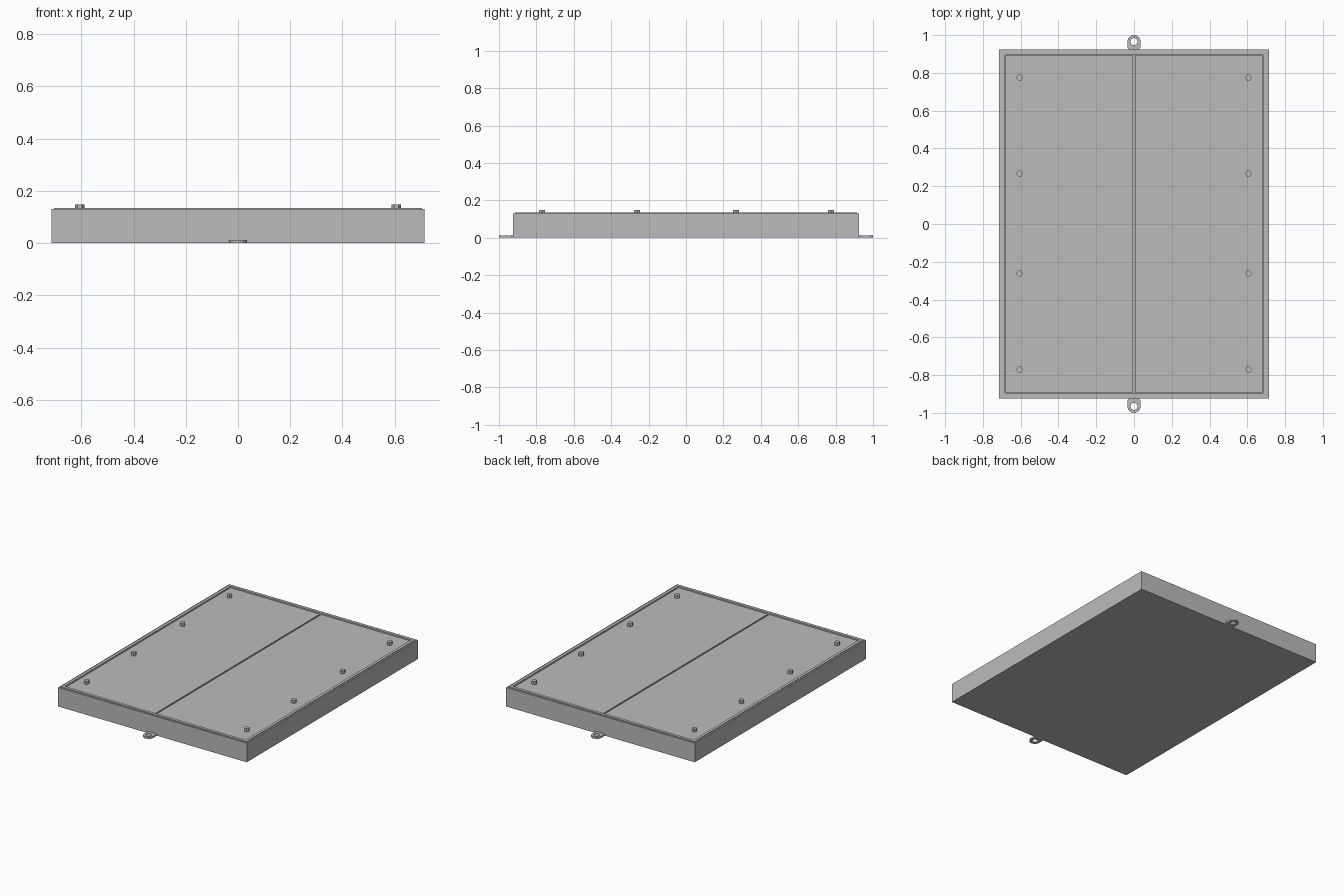
import bpy
import bmesh
from math import cos, sin, pi

cube = bpy.data.objects.get("Cube")
if cube:
    bpy.data.objects.remove(cube, do_unlink=True)

# One grey painted metal
metal = bpy.data.materials.new("grey_metal")
metal.use_nodes = True
GREY = (0.5, 0.5, 0.5, 1)
metal.diffuse_color = GREY
metal.node_tree.nodes["Principled BSDF"].inputs["Base Color"].default_value = GREY

W, D, H = 0.714, 0.925, 0.13      # half width, half depth, body height
LIP_TOP, FLOOR, LID_TOP = 0.135, 0.118, 0.128
BOLT_TOP = 0.149


def finish(name, bm):
    bmesh.ops.recalc_face_normals(bm, faces=bm.faces)
    mesh = bpy.data.meshes.new(name)
    bm.to_mesh(mesh)
    bm.free()
    mesh.materials.append(metal)
    obj = bpy.data.objects.new(name, mesh)
    bpy.context.collection.objects.link(obj)
    return obj


def rect(inset, z):
    x, y = W - inset, D - inset
    return [(-x, -y, z), (x, -y, z), (x, y, z), (-x, y, z)]


def loft(name, loops, closed=False):
    """Bridge successive loops; cap the ends or join them into a ring."""
    bm = bmesh.new()
    rings = [[bm.verts.new(p) for p in loop] for loop in loops]
    pairs = list(zip(rings, rings[1:]))
    if closed:
        pairs.append((rings[-1], rings[0]))
    else:
        bm.faces.new(rings[0])
        bm.faces.new(rings[-1])
    for a, b in pairs:
        for i in range(len(a)):
            j = (i + 1) % len(a)
            bm.faces.new((a[i], a[j], b[j], b[i]))
    return finish(name, bm)


def prism(name, outline, z0, z1):
    return loft(name, [[(x, y, z) for x, y in outline] for z in (z0, z1)])


# Body with a stepped raised lip around a shallow recess
loft("case_body", [rect(0, 0), rect(0, H), rect(0.01, H), rect(0.01, LIP_TOP),
                   rect(0.03, LIP_TOP), rect(0.03, FLOOR)])

# Two lid panels separated by a centre seam
for side, label in ((-1, "right"), (1, "left")):
    x0, x1 = side * 0.005, side * (W - 0.034)
    y = D - 0.034
    prism(label + "_lid_panel", [(x0, -y), (x1, -y), (x1, y), (x0, y)], FLOOR, LID_TOP)

    # Hexagonal bolts along each long edge
    for n, by in enumerate((-0.77, -0.262, 0.267, 0.775)):
        hexagon = [(side * 0.606 + 0.0175 * cos(i * pi / 3),
                    by + 0.0175 * sin(i * pi / 3)) for i in range(6)]
        prism(f"{label}_bolt_{n + 1}", hexagon, LID_TOP, BOLT_TOP)

# Rounded mounting tabs with a hole through each
SEG = 32
for side, label in ((-1, "front"), (1, "back")):
    cy, r, hole = 0.966, 0.034, 0.0185
    outer, inner = [], []
    for i in range(SEG):
        a = 2 * pi * i / SEG
        c, s = cos(a), sin(a)
        # Round outer end, square inner end meeting the body
        if s >= -1e-6:
            p = (r * c, cy + r * s)
        else:
            k = min(r / max(abs(c), 1e-6), (cy - D) / abs(s))
            p = (k * c, cy + k * s)
        outer.append((p[0], side * p[1]))
        inner.append((hole * c, side * (cy + hole * s)))
    loops = [[(x, y, z) for x, y in ring] for ring, z in
             ((outer, 0), (outer, 0.012), (inner, 0.012), (inner, 0))]
    loft(label + "_mounting_tab", loops, closed=True)
